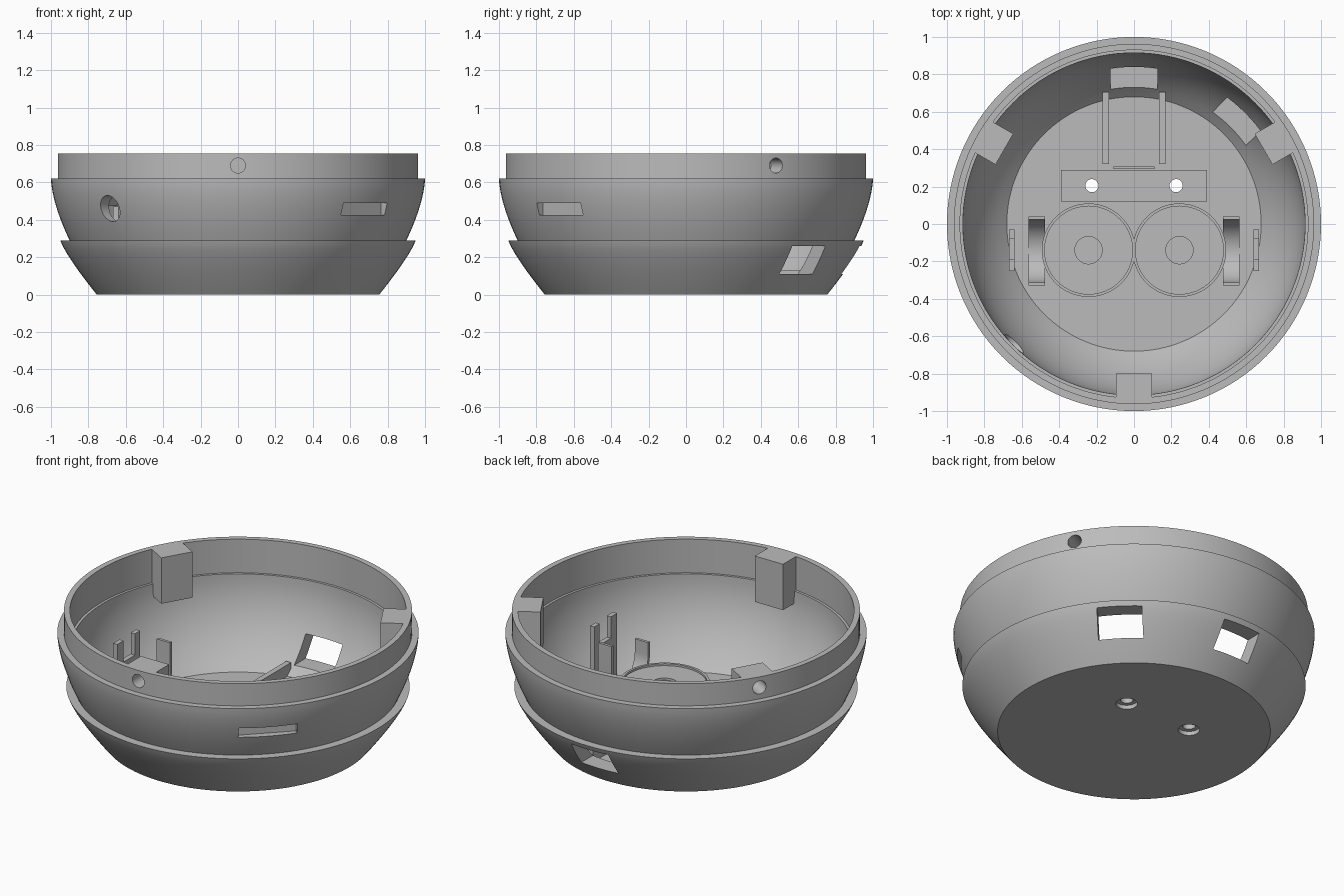
import bpy, bmesh
from math import pi, sin, cos, radians, sqrt
from mathutils import Matrix, Vector

cube = bpy.data.objects.get("Cube")
if cube:
    bpy.data.objects.remove(cube, do_unlink=True)

grey = bpy.data.materials.new("plain grey")
grey.use_nodes = True
grey.diffuse_color = (0.5, 0.5, 0.5, 1)
grey.node_tree.nodes["Principled BSDF"].inputs["Base Color"].default_value = (0.5, 0.5, 0.5, 1)


def finish(name, bm):
    """Turn a bmesh into a named grey object."""
    bmesh.ops.recalc_face_normals(bm, faces=bm.faces)
    mesh = bpy.data.meshes.new(name)
    bm.to_mesh(mesh)
    bm.free()
    mesh.materials.append(grey)
    ob = bpy.data.objects.new(name, mesh)
    bpy.context.collection.objects.link(ob)
    return ob


def box(name, x, y, z, turn=0):
    """Box from three (low, high) ranges, turned about the z axis."""
    bm = bmesh.new()
    size = [b - a for a, b in (x, y, z)]
    mid = Vector([(a + b) / 2 for a, b in (x, y, z)])
    m = Matrix.Rotation(radians(turn), 4, 'Z') @ Matrix.Translation(mid) @ Matrix.Diagonal((*size, 1))
    bmesh.ops.create_cube(bm, size=1, matrix=m)
    return finish(name, bm)


def lathe(name, profile, centre=(0, 0), steps=128):
    """Spin an (r, z) profile about a vertical axis."""
    bm = bmesh.new()
    vs = [bm.verts.new((r, 0, z)) for r, z in profile]
    es = [bm.edges.new(p) for p in zip(vs, vs[1:])]
    bmesh.ops.spin(bm, geom=vs + es, cent=(0, 0, 0), axis=(0, 0, 1), angle=2 * pi, steps=steps)
    bmesh.ops.remove_doubles(bm, verts=bm.verts, dist=1e-4)
    bmesh.ops.translate(bm, verts=bm.verts, vec=(*centre, 0))
    return finish(name, bm)


def radial_rod(name, radius, r, z, turn):
    """Cylinder lying along a radius of the bowl."""
    bm = bmesh.new()
    m = (Matrix.Rotation(radians(turn), 4, 'Z') @ Matrix.Translation(((r[0] + r[1]) / 2, 0, z))
         @ Matrix.Rotation(pi / 2, 4, 'Y'))
    bmesh.ops.create_cone(bm, cap_ends=True, segments=32, radius1=radius, radius2=radius,
                          depth=r[1] - r[0], matrix=m)
    return finish(name, bm)


def cut(ob, cutters):
    for c in cutters:
        mod = ob.modifiers.new("cut", 'BOOLEAN')
        mod.operation, mod.solver, mod.object = 'DIFFERENCE', 'EXACT', c
        bpy.context.view_layer.objects.active = ob
        bpy.ops.object.modifier_apply(modifier=mod.name)


def smooth(ob):
    bpy.ops.object.select_all(action='DESELECT')
    ob.select_set(True)
    bpy.context.view_layer.objects.active = ob
    bpy.ops.object.shade_smooth_by_angle(angle=radians(25))


# Bowl shell: stepped outside, rounded inside, flat floor
N = 12
FLOOR, TOP, LEDGE, STEP, LIP = 0.06, 0.755, 0.29, 0.62, 0.55
fr = [i / N for i in range(N + 1)]
lower = [(0.95 - 0.195 * (1 - t) ** 1.2, LEDGE * t) for t in fr]
upper = [(1 - 0.1 * (1 - t) ** 1.6, LEDGE + (STEP - LEDGE) * t) for t in fr]
depth = (LIP - FLOOR) / sqrt(1 - (0.68 / 0.915) ** 2)
inner = [(0.915 * sqrt(1 - ((LIP - FLOOR) * t / depth) ** 2), LIP - (LIP - FLOOR) * t) for t in fr]
shell = lathe("bowl_shell", [(0, 0)] + lower + upper + [(0.963, STEP), (0.963, TOP), (0.93, TOP), (0.93, LIP)]
              + inner + [(0, FLOOR)])

# Lid tabs on the inside of the rim
TAB_ANGLES = (-90, 30, 150)
tabs = [box("lid_tab", (0.80, 0.945), (-0.095, 0.095), (0.475, TOP), a) for a in TAB_ANGLES]

# Cutters: rim screw holes, windows, blind slot, round port, floor screw holes
rim_holes = [radial_rod("rim_hole_cutter", 0.04, (0.84, 1.1), 0.69, a) for a in TAB_ANGLES]
windows = [box("window_cutter", (0.6, 1.1), (-0.125, 0.125), (0.11, 0.26), a) for a in (45, 90)]
slot = box("slot_cutter", (0.915, 1.1), (-0.165, 0.165), (0.425, 0.49), -45)
port = radial_rod("port_cutter", 0.07, (0.7, 1.1), 0.46, 225)
screws = [lathe("screw_cutter", [(0, -0.1), (0.06, -0.1), (0.06, 0.025), (0.035, 0.025), (0.035, 0.3), (0, 0.3)],
                (s * 0.225, 0.205), 32) for s in (-1, 1)]

# Raised screw bar with its thin stop and two guide rails
bar = box("screw_bar", (-0.39, 0.39), (0.12, 0.29), (0.03, 0.1))
box("bar_stop", (-0.11, 0.11), (0.293, 0.308), (0.03, 0.12))

cut(shell, rim_holes + windows + [slot, port] + screws)
cut(bar, screws)
for tab, hole in zip(tabs, rim_holes):
    cut(tab, [hole])
for c in rim_holes + windows + [slot, port] + screws:
    bpy.data.objects.remove(c, do_unlink=True)
for ob in [shell, bar] + tabs:
    smooth(ob)


def cradle(name, x):
    """Upright hook with a rounded bottom, taller at the back."""
    bm = bmesh.new()
    cy, cz, front, back = -0.145, 0.235, 0.31, 0.42

    def arc(r):
        a = [(cy - r * cos(pi * i / 24), cz - r * sin(pi * i / 24)) for i in range(25)]
        return [(cy - r, front)] + a + [(cy + r, back)]

    pairs = [[bm.verts.new((x - 0.045, *p)) for p in q] for q in zip(arc(0.185), arc(0.168))]
    faces = [bm.faces.new((a[0], b[0], b[1], a[1])) for a, b in zip(pairs, pairs[1:])]
    side = bmesh.ops.extrude_face_region(bm, geom=faces)
    bmesh.ops.translate(bm, verts=[g for g in side["geom"] if isinstance(g, bmesh.types.BMVert)], vec=(0.09, 0, 0))
    smooth(finish(name, bm))


# Mirrored fittings on the floor
for s, label in ((-1, "right"), (1, "left")):
    def span(a, b):
        return tuple(sorted((s * a, s * b)))

    box(label + "_guide_rail", span(0.135, 0.168), (0.32, 0.705), (0.03, 0.13))
    cradle(label + "_cradle", s * 0.52)
    clip = span(0.64, 0.668)
    box(label + "_clip_plate", clip, (-0.25, -0.03), (0.03, 0.34))
    box(label + "_clip_back_prong", clip, (-0.08, -0.03), (0.34, 0.47))
    box(label + "_clip_front_prong", clip, (-0.25, -0.19), (0.34, 0.47))
    smooth(lathe(label + "_round_mount", [(0, 0.03), (0.25, 0.03), (0.25, 0.2), (0.235, 0.2), (0.235, 0.188),
                                          (0.073, 0.188), (0.073, 0.175), (0, 0.175)], (s * 0.243, -0.14), 64))
